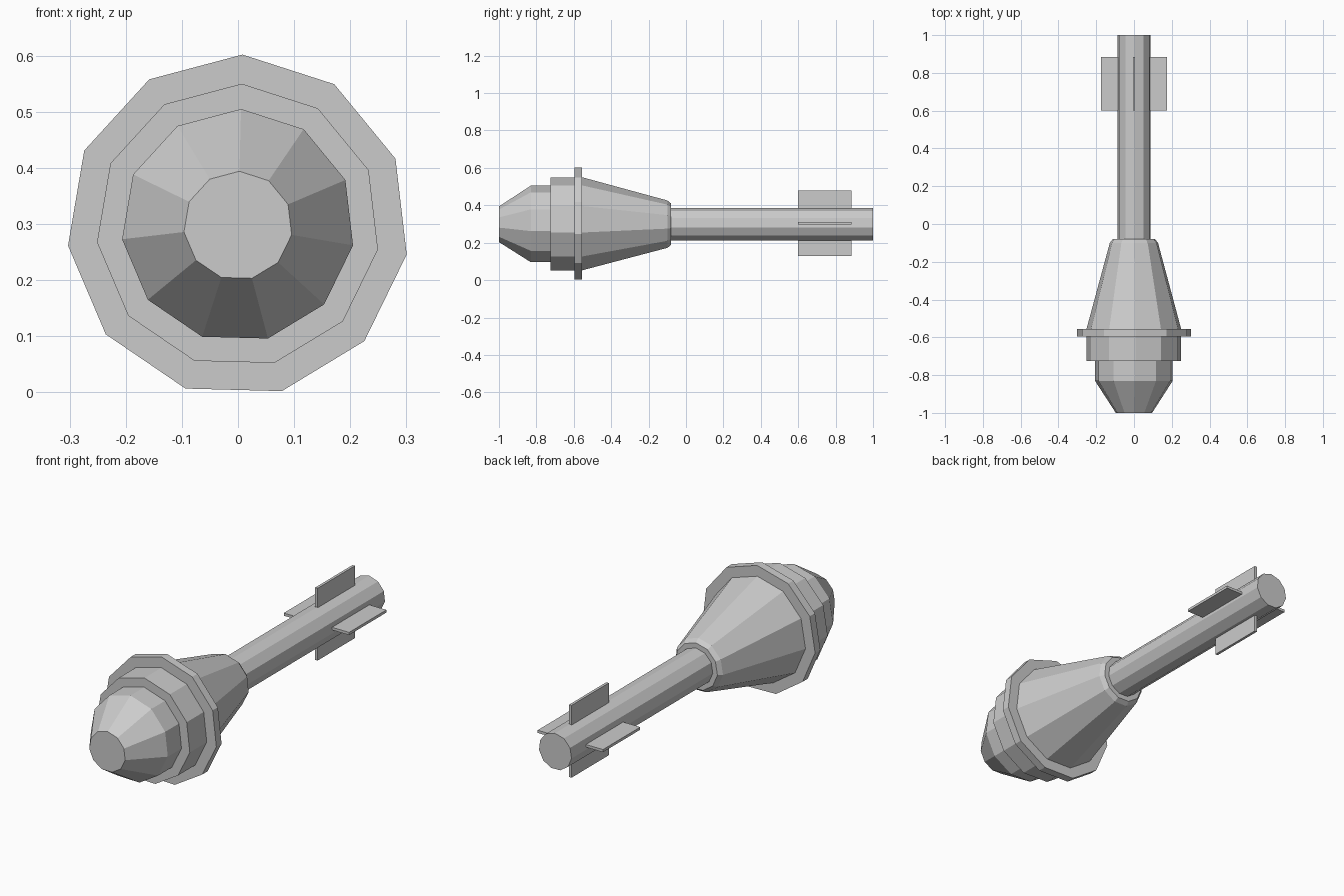
import bpy, bmesh
from math import cos, sin, radians, tau
from mathutils import Matrix, Vector

if "Cube" in bpy.data.objects:
    bpy.data.objects.remove(bpy.data.objects["Cube"])

SIDES = 11
AXIS_Z = 0.297
START = radians(88.5)


def finish(name, bm):
    bmesh.ops.recalc_face_normals(bm, faces=bm.faces)
    mesh = bpy.data.meshes.new(name)
    bm.to_mesh(mesh)
    bm.free()
    obj = bpy.data.objects.new(name, mesh)
    bpy.context.collection.objects.link(obj)
    return obj


def lathe(name, profile):
    """Turn (y, radius) points around the long axis, capping both ends."""
    bm = bmesh.new()
    angles = [START + tau * i / SIDES for i in range(SIDES)]
    rings = [[bm.verts.new((r * cos(a), y, AXIS_Z + r * sin(a))) for a in angles]
             for y, r in profile]
    for a, b in zip(rings, rings[1:]):
        for i in range(SIDES):
            j = (i + 1) % SIDES
            bm.faces.new((a[i], a[j], b[j], b[i]))
    bm.faces.new(rings[0])
    bm.faces.new(rings[-1])
    return finish(name, bm)


# Stepped head, collar, tapering cone and tail tube as one turned shell
lathe("body", [
    (-1.0, 0.097), (-0.83, 0.208), (-0.725, 0.208),
    (-0.725, 0.253), (-0.595, 0.253),
    (-0.595, 0.305), (-0.555, 0.305),
    (-0.555, 0.253), (-0.10, 0.129), (-0.08, 0.113),
    (-0.08, 0.088), (1.0, 0.088),
])

# Four thin fins around the tail
for i in range(4):
    bm = bmesh.new()
    bmesh.ops.create_cube(bm, size=1)
    bmesh.ops.scale(bm, verts=bm.verts, vec=(0.105, 0.285, 0.013))
    bmesh.ops.translate(bm, verts=bm.verts, vec=(0.1225, 0, 0))
    place = (Matrix.Translation(Vector((0, 0.7425, 0.303)))
             @ Matrix.Rotation(radians(90 * i), 4, 'Y'))
    bmesh.ops.transform(bm, matrix=place, verts=bm.verts)
    finish(f"tail_fin_{i + 1}", bm)
